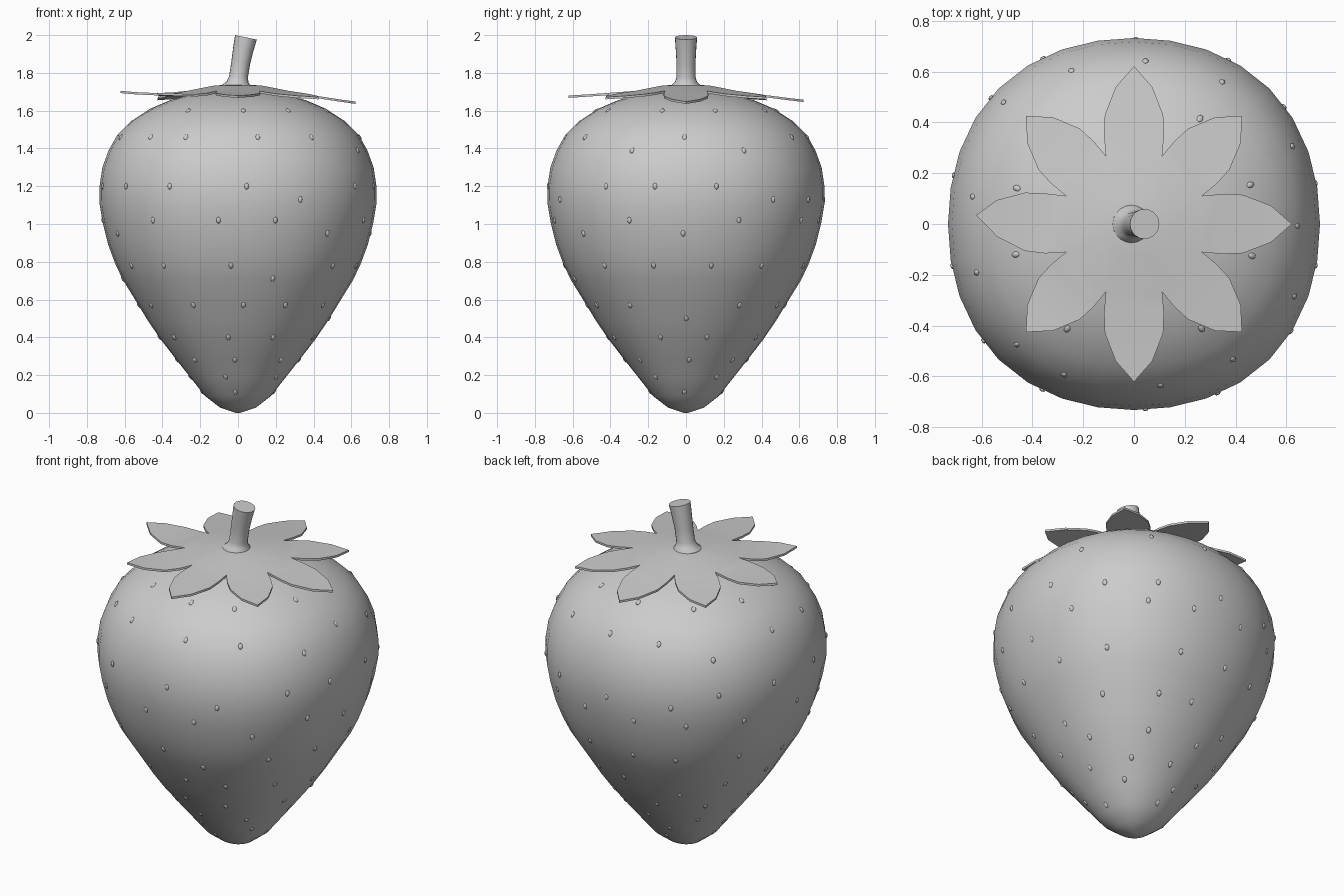
import bpy, bmesh, math, random
from mathutils import Vector, Matrix

if "Cube" in bpy.data.objects:
    bpy.data.objects.remove(bpy.data.objects["Cube"])

random.seed(4)


def finish(name, bm, angle=40):
    bmesh.ops.recalc_face_normals(bm, faces=bm.faces)
    me = bpy.data.meshes.new(name)
    bm.to_mesh(me)
    bm.free()
    ob = bpy.data.objects.new(name, me)
    bpy.context.collection.objects.link(ob)
    bpy.ops.object.select_all(action='DESELECT')
    ob.select_set(True)
    bpy.context.view_layer.objects.active = ob
    bpy.ops.object.shade_smooth_by_angle(angle=math.radians(angle))
    return ob


def square_up(a, amount):
    """Radius factor that makes a circle slightly squarish."""
    return 1 + amount * (1 - math.cos(4 * a))


def loft(name, rings, n, angle=40, squarish=0):
    """Skin circular rings given as (centre x, z, radius, tilt); cap both ends."""
    bm = bmesh.new()
    loops = []
    for cx, z, r, tilt in rings:
        rot = Matrix.Rotation(tilt, 3, 'Y')
        loop = []
        for i in range(n):
            a = 2 * math.pi * i / n
            q = r * square_up(a, squarish)
            loop.append(bm.verts.new(Vector((cx, 0, z)) + rot @ Vector(
                (q * math.cos(a), q * math.sin(a), 0))))
        loops.append(loop)
    for a, b in zip(loops, loops[1:]):
        for i in range(n):
            j = (i + 1) % n
            bm.faces.new((a[i], a[j], b[j], b[i]))
    bm.faces.new(loops[0][::-1])
    bm.faces.new(loops[-1])
    return finish(name, bm, angle)


# Fruit body: lofted profile (radius, height), slightly squarish in plan
SQUARE = 0.015
profile = [(0.01, 0.0), (0.095, 0.028), (0.175, 0.09), (0.25, 0.185), (0.325, 0.28),
           (0.41, 0.39), (0.475, 0.485), (0.53, 0.575), (0.61, 0.705), (0.65, 0.79),
           (0.687, 0.89), (0.715, 1.0), (0.732, 1.1), (0.733, 1.2), (0.718, 1.3),
           (0.685, 1.39), (0.64, 1.47), (0.565, 1.545), (0.465, 1.61), (0.36, 1.655),
           (0.24, 1.69), (0.12, 1.712), (0.01, 1.718)]
loft("fruit_body", [(0, z, r, 0) for r, z in profile], 32, 40, SQUARE)


# Seeds: small flattened ellipsoids mostly sunk in the skin, in staggered rings
def skin(z):
    for (r0, z0), (r1, z1) in zip(profile, profile[1:]):
        if z0 <= z <= z1:
            t = (z - z0) / (z1 - z0)
            return r0 + (r1 - r0) * t, math.atan2(-(r1 - r0), z1 - z0)


bm = bmesh.new()
seed_rings = [(0.11, 4), (0.19, 5), (0.28, 8), (0.4, 9), (0.57, 12), (0.78, 13),
              (1.02, 14), (1.2, 14), (1.46, 13), (1.6, 10)]
for k, (z, count) in enumerate(seed_rings):
    for i in range(count):
        a = 2 * math.pi * (i + 0.5 * (k % 2)) / count + random.uniform(-0.08, 0.08)
        zz = z + random.choice((0, 0, 0, -0.07)) * (0.5 < z < 1.5)
        r, slope = skin(zz)
        m = (Matrix.Rotation(a, 4, 'Z')
             @ Matrix.Translation((r * square_up(a, SQUARE) - 0.002, 0, zz))
             @ Matrix.Rotation(-slope, 4, 'Y')
             @ Matrix.Diagonal((0.007, 0.012, 0.017, 1)))
        bmesh.ops.create_uvsphere(bm, u_segments=8, v_segments=6, radius=1, matrix=m)
finish("seeds", bm, 60)

# Leafy cap: disc with eight pointed leaves; (tip height, sideways tip shift) from +x
tips = [(1.648, 0), (1.672, 0), (1.658, 0), (1.667, 0),
        (1.705, -0.035), (1.695, 0), (1.68, 0), (1.672, 0)]
stations = [(0.35, 0.118, 0.25), (0.43, 0.115, 0.5), (0.54, 0.072, 0.8)]
bm = bmesh.new()
hub = bm.verts.new((0, 0, 1.737))


def polar(r, a, z):
    return bm.verts.new((r * math.cos(a), r * math.sin(a), z))


step = math.pi / 4
inner = [polar(0.13, (i - 0.5) * step, 1.734) for i in range(8)]
notch = [polar(0.29, (i - 0.5) * step, 1.705) for i in range(8)]
for i, (tz, shift) in enumerate(tips):
    j = (i + 1) % 8
    rot = Matrix.Rotation(i * step, 3, 'Z')
    reach = 0.968 if i % 2 else 1
    bm.faces.new((hub, inner[i], inner[j]))
    bm.faces.new((inner[i], notch[i], notch[j], inner[j]))
    lo, hi = notch[i], notch[j]
    for d, half, t in stations:
        z = 1.705 + (tz - 1.705) * t - 0.012 * math.sin(math.pi * t) * (tz > 1.69)
        p = bm.verts.new(rot @ Vector((d * reach, -half + shift * t * t, z)))
        q = bm.verts.new(rot @ Vector((d * reach, half + shift * t * t, z)))
        bm.faces.new((lo, p, q, hi))
        lo, hi = p, q
    tip = bm.verts.new(rot @ Vector((0.622 * reach, shift, tz)))
    bm.faces.new((lo, tip, hi))
top = bm.faces[:]
low = bmesh.ops.extrude_face_region(bm, geom=top, use_keep_orig=True)["geom"]
bmesh.ops.translate(bm, vec=(0, 0, -0.012),
                    verts=[g for g in low if isinstance(g, bmesh.types.BMVert)])
finish("leaf_cap", bm, 35)

# Stem: flared at the base, leaning to +x, slanted cut at the top
loft("stem", [(-0.01, 1.715, 0.078, 0), (-0.01, 1.737, 0.074, 0), (-0.003, 1.752, 0.058, 0.03),
              (0.003, 1.78, 0.05, 0.08), (0.014, 1.85, 0.05, 0.13),
              (0.027, 1.92, 0.054, 0.17), (0.039, 1.975, 0.058, 0.2),
              (0.042, 1.988, 0.059, 0.2)], 20)
